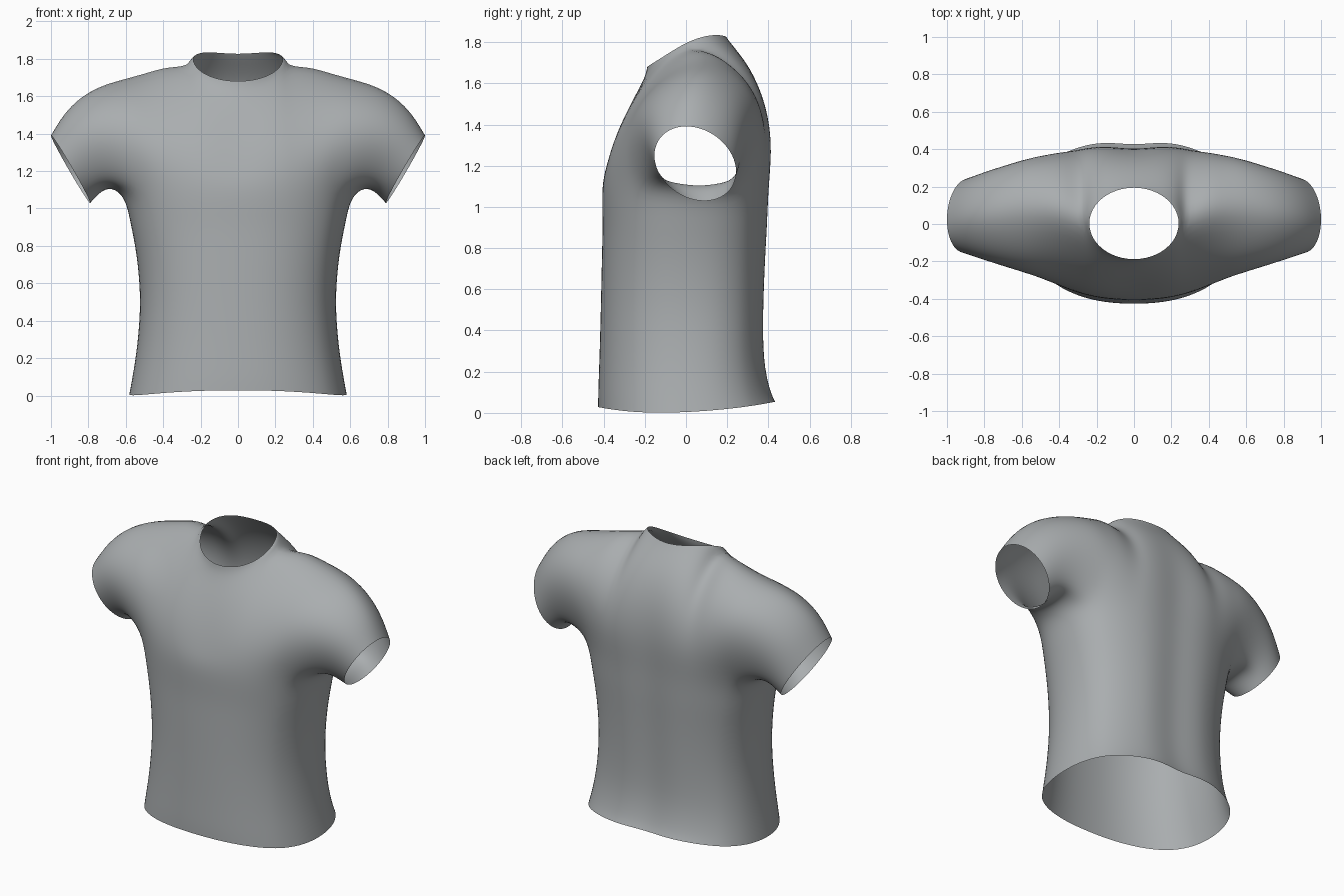
import bpy, bmesh
from math import sin, cos, pi, radians
from mathutils import Vector

cube = bpy.data.objects.get("Cube")
if cube:
    bpy.data.objects.remove(cube, do_unlink=True)

PANEL = 6    # columns of the front and back panels, per half
ROWS = 5     # rows from armpit to shoulder seam
SLEEVE = 4   # loops along the sleeve

bm = bmesh.new()


def vert(p):
    return bm.verts.new(p)


def bezier(a, c, b, t):
    return a * (1 - t) ** 2 + c * 2 * t * (1 - t) + b * t * t


def mix(a, b, t):
    return a + (b - a) * t


def skin(a, b, closed=False):
    """Fill quads between two equal rows of vertices."""
    n = len(a)
    for i in range(n if closed else n - 1):
        j = (i + 1) % n
        bm.faces.new((a[i], a[j], b[j], b[i]))


def spine(x):
    return 0.028 * max(0, 1 - x / 0.18)


# Angles around half the torso, from front centre to back centre
front_angles = [58 * i / PANEL for i in range(PANEL + 1)]
angles = front_angles + [74, 90, 106] + [180 - a for a in reversed(front_angles)]


def torso_ring(z, width, front, back):
    points = []
    for deg in angles:
        a = radians(deg)
        x = width * sin(a) ** 0.9 if 0 < deg < 180 else 0
        c = abs(cos(a))
        if deg > 90:
            y = 0.02 + c ** 0.78 * (back - 0.02) - spine(x)
        else:
            y = 0.02 - c ** 0.84 * (front + 0.02)
        if z == 0:   # curved hem
            z_here = (0.32 if y < -0.13 else 0.17) * (y + 0.13) ** 2
        else:
            z_here = z
        points.append(vert((x, y, z_here)))
    return points


# Torso from hem to armpit: height, half width, front depth, back depth
rings = [torso_ring(*r) for r in (
    (0, 0.588, 0.428, 0.45), (0.1, 0.57, 0.428, 0.425), (0.25, 0.545, 0.422, 0.39),
    (0.5, 0.523, 0.415, 0.39), (0.75, 0.545, 0.41, 0.4),
    (0.92, 0.58, 0.405, 0.41), (1.03, 0.605, 0.412, 0.415))]
for low, high in zip(rings, rings[1:]):
    skin(low, high)
armpit = rings[-1]
for v in armpit:   # the ring arches up to front and back of the armpit
    v.co.z += 0.15 * abs(v.co.y - 0.04)


# Neck oval, low at the front; the collar flares out and down from its edge
def neck_point(deg, flare):
    a = radians(deg)
    c = cos(a)
    y = 0.003 - 0.2 * c
    z = min(1.835, 1.675 + 0.63 * (y + 0.197)) - (0.012 if deg == 180 else 0)
    grow = 1 + flare * (0.075 - 0.03 * c)
    drop = flare * (0.006 + (0.037 + 0.012 * c) * c * c)
    return Vector((0.25 * sin(a) * grow if deg < 180 else 0, y * grow, z - drop))


neck_base = [vert(neck_point(d, 1)) for d in range(0, 181, 30)]
neck_edge = [vert(neck_point(d, 0)) for d in range(0, 181, 30)]
skin(neck_base, neck_edge)

# Shoulder seam from neck to armhole
seam = [vert(p) for p in ((0.38, 0.07, 1.795), (0.5, 0.08, 1.75), (0.62, 0.08, 1.713))]


# Front and back panels, each column arching from armpit to the top edge
def panel(bottom, top, depth, height):
    columns = []
    for i, (b, t) in enumerate(zip(bottom, top)):
        f = i / PANEL
        bend = Vector(((b.co.x + t.co.x) / 2, mix(*depth, f), mix(*height, f)))
        if depth[0] > 0:
            bend.y -= spine(b.co.x)
        columns.append([b] + [vert(bezier(b.co, bend, t.co, r / ROWS))
                              for r in range(1, ROWS)] + [t])
    for a, b in zip(columns, columns[1:]):
        skin(a, b)
    return columns[-1]


front_edge = panel(armpit[:PANEL + 1], neck_base[:4] + seam, (-0.36, -0.41), (1.34, 1.55))
back_edge = panel(armpit[::-1][:PANEL + 1], neck_base[:2:-1] + seam, (0.48, 0.53), (1.56, 1.6))

# Sleeve from the armhole loop, starting under the arm and going round the front
under = armpit[PANEL + 1:PANEL + 4]
armhole = [under[1], under[0]] + front_edge + back_edge[-2::-1] + [under[2]]
starts = [v.co.copy() for v in armhole]
loop = armhole
for s in range(1, SLEEVE + 1):
    new = []
    for k, start in enumerate(starts):
        a = 2 * pi * k / len(starts)
        up = -cos(a)
        cuff = Vector((0.895 + 0.108 * up - 0.012 * sin(a),
                       0.045 - 0.2 * sin(a) - 0.045 * up, 1.21 + 0.187 * up))
        h = (start.z - 1.03) / 0.67
        bend = Vector((mix(0.68, 0.89, h), mix(start.y, cuff.y, 0.55), mix(1.18, 1.65, h)))
        new.append(vert(bezier(start, bend, cuff, s / SLEEVE)))
    skin(loop, new, closed=True)
    loop = new

# Normals point outward: the hem front faces -y
bmesh.ops.recalc_face_normals(bm, faces=bm.faces[:])
bm.faces.ensure_lookup_table()
if bm.faces[0].normal.y > 0:
    bmesh.ops.reverse_faces(bm, faces=bm.faces[:])
mesh = bpy.data.meshes.new("shirt")
bm.to_mesh(mesh)
bm.free()
shirt = bpy.data.objects.new("shirt", mesh)
bpy.context.collection.objects.link(shirt)

# Grey cloth
cloth = bpy.data.materials.new("grey cloth")
cloth.use_nodes = True
grey = (0.4, 0.42, 0.43, 1)
cloth.diffuse_color = grey
cloth.node_tree.nodes["Principled BSDF"].inputs["Base Color"].default_value = grey
mesh.materials.append(cloth)

# Mirror the half and smooth it
mirror = shirt.modifiers.new("mirror", 'MIRROR')
mirror.use_clip = True
mirror.merge_threshold = 0.002
smooth = shirt.modifiers.new("smooth", 'SUBSURF')
smooth.levels = smooth.render_levels = 2
for poly in mesh.polygons:
    poly.use_smooth = True
